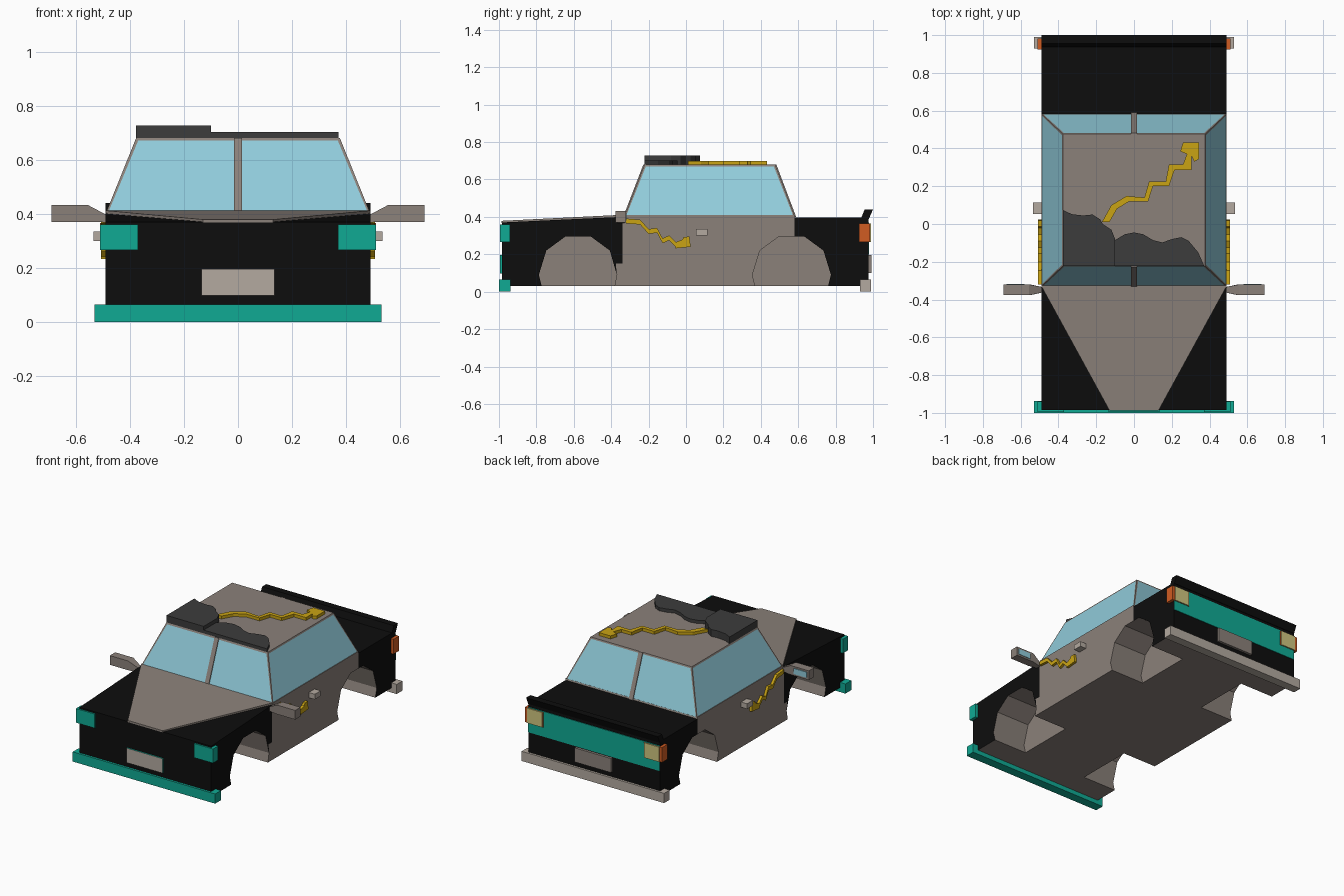
import bpy, bmesh
from mathutils import Vector

if "Cube" in bpy.data.objects:
    bpy.data.objects.remove(bpy.data.objects["Cube"])


def mat(name, r, g, b):
    lin = [((c / 255 + 0.055) / 1.055) ** 2.4 if c > 10 else c / 255 / 12.92 for c in (r, g, b)]
    m = bpy.data.materials.new(name)
    m.diffuse_color = (*lin, 1)
    m.use_nodes = True
    m.node_tree.nodes["Principled BSDF"].inputs["Base Color"].default_value = m.diffuse_color
    return m


TAUPE = mat("taupe", 139, 129, 122)
BLACK = mat("black", 13, 13, 13)
TEAL = mat("teal", 16, 170, 148)
GLASS = mat("glass_blue", 145, 204, 219)
PALE = mat("pale_grey", 180, 170, 160)
YELLOW = mat("gold", 202, 164, 20)
CLOUD = mat("dark_grey", 60, 60, 60)
ORANGE = mat("orange", 208, 92, 34)
CREAM = mat("cream", 208, 198, 128)


def finish(bm, name, mats, rule=None):
    bmesh.ops.recalc_face_normals(bm, faces=bm.faces)
    bm.normal_update()
    if rule:
        for f in bm.faces:
            f.material_index = rule(f)
    me = bpy.data.meshes.new(name)
    bm.to_mesh(me)
    bm.free()
    for m in mats:
        me.materials.append(m)
    ob = bpy.data.objects.new(name, me)
    bpy.context.collection.objects.link(ob)
    return ob


def prism(name, pts, axis, a, b, mats, rule=None):
    """Extrude a 2D outline along an axis from a to b."""
    put = {'x': lambda u, v, w: (w, u, v),
           'y': lambda u, v, w: (u, w, v),
           'z': lambda u, v, w: (u, v, w)}[axis]
    bm = bmesh.new()
    lo = [bm.verts.new(put(u, v, a)) for u, v in pts]
    hi = [bm.verts.new(put(u, v, b)) for u, v in pts]
    bm.faces.new(lo)
    bm.faces.new(hi)
    n = len(pts)
    for i in range(n):
        j = (i + 1) % n
        bm.faces.new((lo[i], lo[j], hi[j], hi[i]))
    return finish(bm, name, mats, rule)


def box(name, x0, x1, y0, y1, z0, z1, mats, rule=None):
    return prism(name, [(x0, y0), (x1, y0), (x1, y1), (x0, y1)], 'z', z0, z1, mats, rule)


# --- lower body: side sections with wheel arches around a solid core
HALF_ARCH = [(-0.195, 0.03), (-0.21, 0.09), (-0.17, 0.22), (-0.068, 0.295)]
FC, RC = -0.577, 0.565


def arch(c):
    return [(c + u, v) for u, v in HALF_ARCH] + [(c - u, v) for u, v in reversed(HALF_ARCH)]


def paint(f):
    """Undersides and arch linings are taupe, the outside keeps its colour."""
    c = f.calc_center_median()
    lining = any((Vector((c.y, c.z)) - Vector((k, 0.1))).length < 0.235 for k in (FC, RC))
    if abs(f.normal.x) < 0.9 and (lining or f.normal.z < -0.5):
        return 1
    return 0


fa, ra = arch(FC), arch(RC)
front = [(-0.985, 0.03)] + fa[:7] + [(-0.375, 0.15), (-0.34, 0.15), (-0.34, 0.4), (-0.985, 0.37)]
middle = [fa[7], fa[6], (-0.375, 0.15), (-0.34, 0.15), (-0.34, 0.4), (-0.33, 0.41),
          (0.58, 0.41), (0.58, 0.295)] + ra[3::-1]
rear = [(0.58, 0.295)] + ra[4:] + [(0.975, 0.03), (0.975, 0.398), (0.58, 0.398)]
front[7] = (-0.37, 0.09)
middle[1] = (-0.37, 0.09)
for side, s in (("right", 1), ("left", -1)):
    for nm, pts, m in (("front", front, BLACK), ("middle", middle, TAUPE), ("rear", rear, BLACK)):
        prism(f"{nm}_side_body_{side}", pts, 'x', s * 0.24, s * 0.49, [m, TAUPE], paint)


def core_paint(f):
    return 1 if abs(f.normal.x) > 0.9 or f.normal.z < -0.5 else 0


prism("front_core", [(-0.985, 0.03), (-0.34, 0.03), (-0.34, 0.4), (-0.985, 0.37)], 'x',
      -0.24, 0.24, [BLACK, TAUPE], core_paint)
prism("middle_core", [(-0.34, 0.03), (0.58, 0.03), (0.58, 0.41), (-0.33, 0.41), (-0.34, 0.4)], 'x',
      -0.24, 0.24, [TAUPE])
prism("rear_core", [(0.58, 0.03), (0.975, 0.03), (0.975, 0.398), (0.58, 0.398)], 'x',
      -0.24, 0.24, [BLACK, TAUPE], core_paint)

# --- tapered hood panel, sloping down to the nose
hood = prism("hood_panel", [(-0.13, -0.987), (0.13, -0.987), (0.49, -0.33), (-0.49, -0.33)],
             'z', 0, 0.012, [TAUPE])
for v in hood.data.vertices:
    v.co.z += 0.367 + (v.co.y + 0.987) * 0.05

# --- cabin with inset windows
bm = bmesh.new()
lo = [bm.verts.new(p) for p in ((-0.49, -0.33, 0.4), (0.49, -0.33, 0.4), (0.49, 0.583, 0.4), (-0.49, 0.583, 0.4))]
hi = [bm.verts.new(p) for p in ((-0.377, -0.222, 0.68), (0.377, -0.222, 0.68), (0.377, 0.477, 0.68), (-0.377, 0.477, 0.68))]
bm.faces.new(lo)
bm.faces.new(hi)
sides = [bm.faces.new((lo[i], lo[(i + 1) % 4], hi[(i + 1) % 4], hi[i])) for i in range(4)]
bmesh.ops.recalc_face_normals(bm, faces=bm.faces)
bmesh.ops.inset_individual(bm, faces=sides, thickness=0.013, depth=0)
for f in sides:
    f.material_index = 1
finish(bm, "cabin", [TAUPE, GLASS])

# window dividers
prism("windscreen_divider", [(-0.336, 0.4), (-0.228, 0.68), (-0.21, 0.68), (-0.31, 0.4)], 'x', -0.015, 0.015, [TAUPE])
prism("rear_window_divider", [(0.589, 0.4), (0.483, 0.68), (0.465, 0.68), (0.56, 0.4)], 'x', -0.015, 0.015, [TAUPE])

# --- bumpers, plates, spoiler, tail panel
box("front_bumper", -0.53, 0.53, -1, -0.938, 0, 0.065, [TEAL])
box("rear_bumper", -0.53, 0.53, 0.93, 0.99, 0, 0.065, [PALE])
box("front_plate", -0.135, 0.135, -0.995, -0.98, 0.097, 0.195, [TEAL, PALE],
    lambda f: 1 if f.normal.y < -0.5 else 0)
box("rear_plate", -0.135, 0.135, 0.97, 0.992, 0.1, 0.195, [TAUPE])
box("tail_panel", -0.49, 0.49, 0.97, 0.979, 0.2, 0.37, [TEAL])
prism("spoiler", [(0.935, 0.39), (0.955, 0.44), (1.0, 0.44), (0.978, 0.39)], 'x', -0.49, 0.49, [BLACK])

# roof artwork: storm clouds and a zigzag arrow
prism("tall_cloud", [(-0.377, -0.222), (-0.1, -0.222), (-0.1, -0.08), (-0.12, -0.03), (-0.165, 0.0),
                     (-0.18, 0.025), (-0.22, 0.05), (-0.27, 0.045), (-0.33, 0.052), (-0.377, 0.075)],
      'z', 0.678, 0.727, [CLOUD])
prism("low_cloud", [(-0.1, -0.222), (0.372, -0.222), (0.34, -0.15), (0.29, -0.09), (0.25, -0.07), (0.2, -0.08),
                    (0.15, -0.098), (0.1, -0.085), (0.05, -0.055), (0.0, -0.045), (-0.05, -0.055), (-0.1, -0.085)],
      'z', 0.678, 0.702, [CLOUD])
prism("roof_arrow", [(-0.17, 0.01), (-0.12, 0.1), (-0.04, 0.148), (0.055, 0.14), (0.08, 0.225), (0.168, 0.225),
                     (0.185, 0.315), (0.26, 0.315), (0.28, 0.37), (0.245, 0.385), (0.26, 0.432), (0.345, 0.432),
                     (0.345, 0.345), (0.32, 0.33), (0.305, 0.36), (0.305, 0.287), (0.215, 0.287), (0.185, 0.2),
                     (0.1, 0.2), (0.075, 0.12), (-0.025, 0.12), (-0.09, 0.08), (-0.13, 0.01)],
      'z', 0.678, 0.7, [YELLOW])

# --- parts repeated on both sides
zigzag = [(-0.32, 0.378), (-0.245, 0.372), (-0.2, 0.322), (-0.155, 0.328), (-0.125, 0.272),
          (-0.09, 0.288), (-0.055, 0.252), (-0.02, 0.265)]
bolt = ([(y, z + 0.013) for y, z in zigzag] + [(-0.012, 0.292), (0.018, 0.295), (0.025, 0.24), (-0.055, 0.232)]
        + [(y, z - 0.013) for y, z in reversed(zigzag[:-1])])
for side, s in (("right", 1), ("left", -1)):
    prism(f"side_arrow_{side}", bolt, 'x', s * 0.488, s * 0.507, [YELLOW])
    box(f"door_handle_{side}", s * 0.48, s * 0.535, 0.053, 0.115, 0.3, 0.335, [PALE])
    box(f"headlight_{side}", s * 0.37, s * 0.51, -0.995, -0.94, 0.265, 0.36, [TEAL])
    box(f"tail_light_{side}", s * 0.375, s * 0.51, 0.925, 0.983, 0.265, 0.365, [ORANGE])
    box(f"tail_lens_{side}", s * 0.38, s * 0.49, 0.98, 0.988, 0.265, 0.365, [CREAM])
    # wing mirror with a thin stalk
    mirror = prism(f"wing_mirror_{side}", [(s * x, z) for x, z in
                   ((0.485, 0.368), (0.55, 0.37), (0.69, 0.37), (0.69, 0.432), (0.555, 0.432), (0.485, 0.395))],
                   'y', -0.377, -0.32, [TAUPE])
    for v in mirror.data.vertices:
        if abs(v.co.x) < 0.5:
            v.co.y = -0.348 + (v.co.y + 0.348) * 0.5
    box(f"mirror_glass_{side}", s * 0.58, s * 0.675, -0.322, -0.317, 0.382, 0.42, [GLASS])
